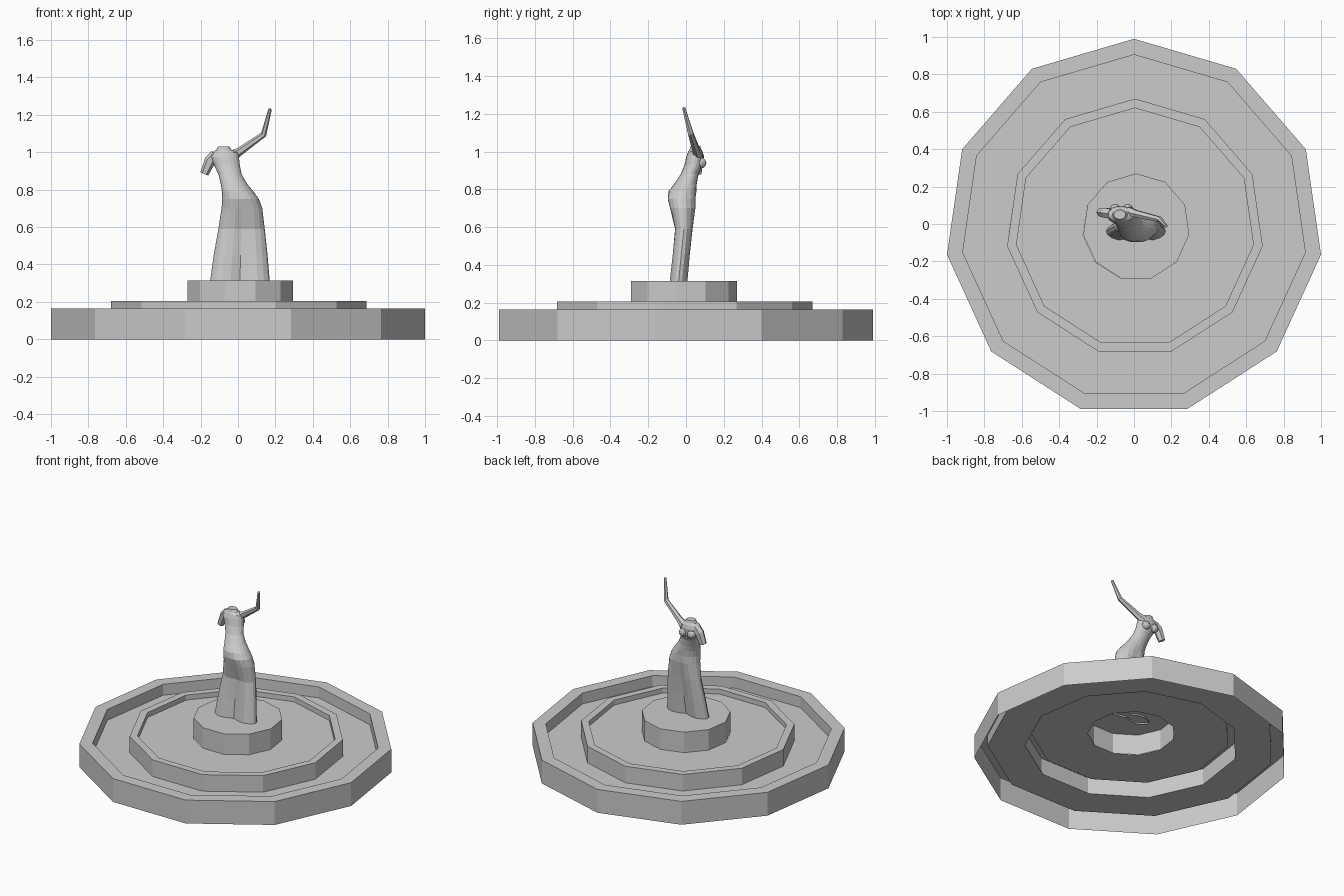
import bpy, bmesh, math
from mathutils import Vector

if "Cube" in bpy.data.objects:
    bpy.data.objects.remove(bpy.data.objects["Cube"])


def loft(name, rings, cap_start=False, cap_end=False):
    """Skin a list of equally long point rings with flat quads."""
    bm = bmesh.new()
    vr = [[bm.verts.new(p) for p in r] for r in rings]
    n = len(vr[0])
    for a, b in zip(vr, vr[1:]):
        for i in range(n):
            j = (i + 1) % n
            bm.faces.new((a[i], a[j], b[j], b[i]))
    if cap_start:
        bm.faces.new(vr[0][::-1])
    if cap_end:
        bm.faces.new(vr[-1])
    me = bpy.data.meshes.new(name)
    bm.to_mesh(me)
    bm.free()
    ob = bpy.data.objects.new(name, me)
    bpy.context.collection.objects.link(ob)
    return ob


def polygon(r, z, cx=0.0, cy=-0.02, n=11):
    return [(cx + r * math.cos(math.pi / 2 + math.tau * i / n),
             cy + r * math.sin(math.pi / 2 + math.tau * i / n), z) for i in range(n)]


# Stepped basins: thin shell, open underneath
loft("outer_basin", [polygon(r, z) for r, z in
     [(1.01, 0), (1.01, .165), (.925, .165), (.925, .088), (.685, .088)]])
loft("inner_basin", [polygon(r, z, .005) for r, z in
     [(.69, .088), (.69, .205), (.64, .205), (.64, .17), (.28, .17)]])
loft("pedestal", [polygon(r, z, .012, -.016) for r, z in
     [(.286, .17), (.286, .315)]], cap_end=True)


# Draped body: x min, x max, y min, y max, crease between the legs
def section(z, x0, x1, y0, y1, crease, n=20):
    pts = []
    for i in range(n):
        a = math.tau * i / n
        c, s = math.cos(a), math.sin(a)
        depth = 1 - crease * math.exp(-(c / .35) ** 2)
        pts.append(((x0 + x1) / 2 + (x1 - x0) / 2 * c,
                    (y0 + y1) / 2 + (y1 - y0) / 2 * s * depth, z))
    return pts


body = [
    (.305, -.150, .170, -.100, .020, .60),
    (.45, -.130, .158, -.083, .032, .50),
    (.59, -.105, .143, -.068, .045, .30),
    (.70, -.088, .130, -.092, .057, .12),
    (.75, -.084, .112, -.103, .056, .08),
    (.79, -.086, .083, -.092, .055, .0),
    (.83, -.092, .050, -.062, .057, .0),
    (.88, -.104, .020, -.028, .066, .0),
    (.93, -.127, .010, -.008, .090, .0),
    (.975, -.148, .005, .002, .095, .0),
    (1.00, -.140, .002, .012, .088, .0),
    (1.013, -.115, -.035, .020, .080, .0),
    (1.03, -.108, -.045, .025, .075, .0),
]
loft("draped_body", [section(*b) for b in body], cap_end=True)


# Limbs: hexagonal tubes along a path of (point, radius)
def tube(name, path, n=6):
    pts = [Vector(p) for p, _ in path]
    rings = []
    for k, (p, (_, r)) in enumerate(zip(pts, path)):
        d = (pts[min(k + 1, len(pts) - 1)] - pts[max(k - 1, 0)]).normalized()
        u = d.cross(Vector((0, 1, 0))).normalized()
        v = d.cross(u)
        rings.append([p + r * (math.cos(math.tau * i / n) * u + math.sin(math.tau * i / n) * v)
                      for i in range(n)])
    return loft(name, rings, True, True)


tube("raised_arm", [((-.03, .065, .98), .030), ((.01, .055, 1.005), .022),
                    ((.137, .025, 1.095), .016), ((.172, -.012, 1.232), .009)])
tube("arm_stump", [((-.12, .055, .985), .03), ((-.15, .06, .955), .030),
                   ((-.18, .063, .885), .023)])

# Chest
for side, x in (("left", -.10), ("right", -.035)):
    bpy.ops.mesh.primitive_ico_sphere_add(subdivisions=2, radius=.03, location=(x, .078, .94))
    bpy.context.object.name = "chest_" + side
